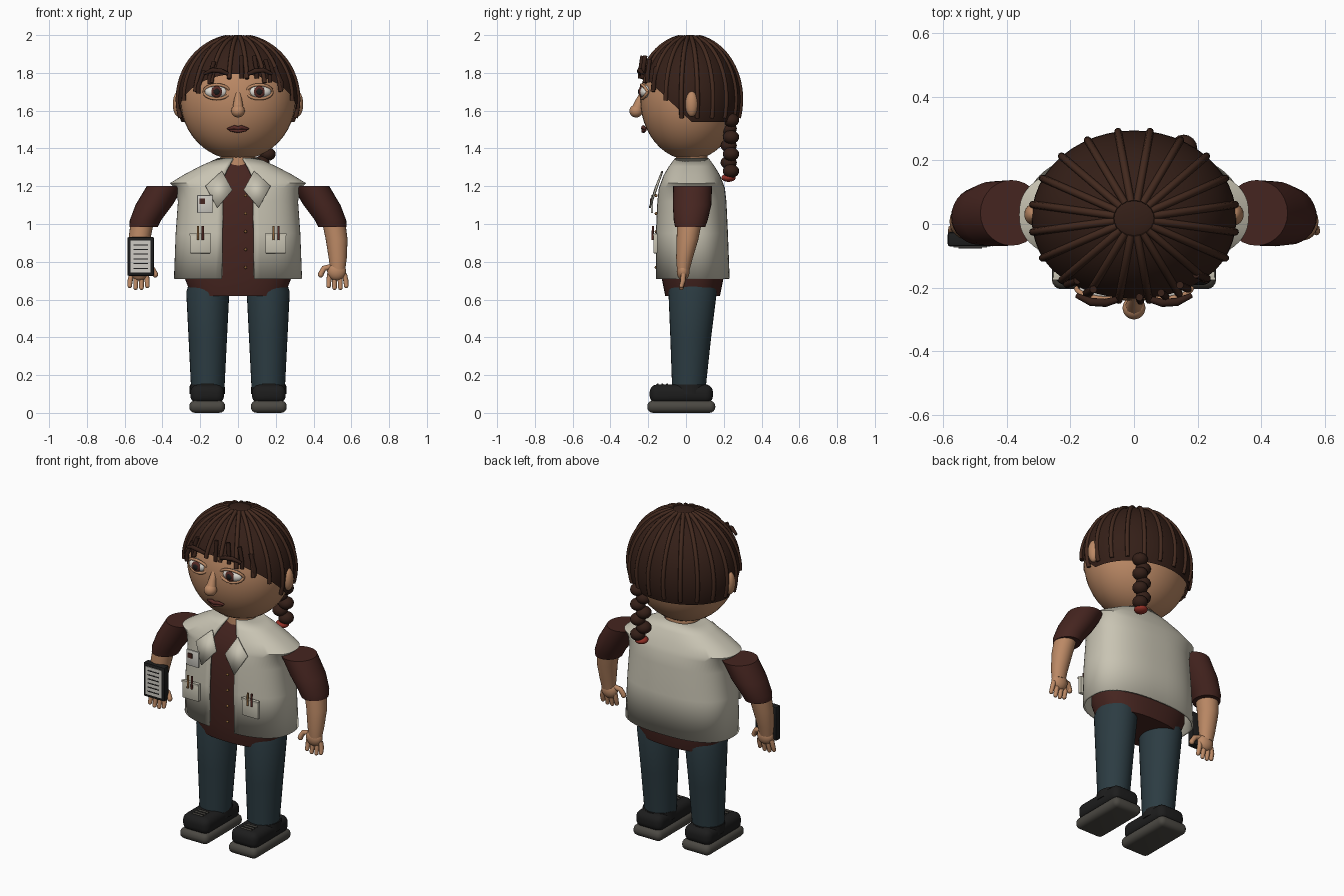
import bpy, bmesh, math
from mathutils import Vector, Matrix

if "Cube" in bpy.data.objects:
    bpy.data.objects.remove(bpy.data.objects["Cube"])

def mat(name, *c):
    m = bpy.data.materials.new(name)
    m.diffuse_color = (*c, 1)
    m.use_nodes = True
    m.node_tree.nodes["Principled BSDF"].inputs["Base Color"].default_value = m.diffuse_color
    return m

SKIN = mat("skin", .50, .25, .13)
VEST = mat("vest_cloth", .58, .55, .45)
SHIRT = mat("shirt_cloth", .06, .018, .014)
HAIR = mat("hair", .035, .014, .009)
STRAND = mat("hair_strand", .055, .022, .013)
JEANS = mat("jeans", .025, .045, .055)
BLACK = mat("black", .012, .012, .012)
SOLE = mat("sole_rubber", .07, .065, .055)
WHITE = mat("eye_white", .75, .72, .66)
PAPER = mat("paper", .62, .60, .55)
LIP = mat("lip", .10, .025, .02)
RED = mat("red", .30, .03, .02)
BRASS = mat("brass", .25, .12, .04)

def finish(name, bm, m, angle=40):
    bmesh.ops.recalc_face_normals(bm, faces=bm.faces)
    me = bpy.data.meshes.new(name)
    bm.to_mesh(me)
    bm.free()
    me.materials.append(m)
    ob = bpy.data.objects.new(name, me)
    bpy.context.collection.objects.link(ob)
    select(ob)
    bpy.ops.object.shade_smooth_by_angle(angle=math.radians(angle))
    return ob

def select(ob):
    bpy.ops.object.select_all(action='DESELECT')
    ob.select_set(True)
    bpy.context.view_layer.objects.active = ob

def ball(name, loc, rad, m, seg=24, cuts=()):
    bm = bmesh.new()
    bmesh.ops.create_uvsphere(bm, u_segments=seg, v_segments=seg // 2 + 4, radius=1,
                              matrix=Matrix.Translation(loc) @ Matrix.Diagonal((*rad, 1)))
    for co, no in cuts:
        bmesh.ops.bisect_plane(bm, geom=bm.verts[:] + bm.edges[:] + bm.faces[:],
                               plane_co=co, plane_no=no, clear_inner=True)
    return finish(name, bm, m)

def box(name, loc, size, m, bevel=0, seg=3):
    bm = bmesh.new()
    bmesh.ops.create_cube(bm, size=1, matrix=Matrix.Translation(loc) @ Matrix.Diagonal((*size, 1)))
    if bevel:
        bmesh.ops.bevel(bm, geom=bm.edges[:], offset=bevel, segments=seg, affect='EDGES', profile=.5)
    return finish(name, bm, m)

def loft(name, rings, m, n=32, power=2.0, gap=0):
    """Rings of (z, centre x, centre y, rx, ry); gap leaves the front open."""
    bm, rows = bmesh.new(), []
    f = lambda v: math.copysign(abs(v) ** (2 / power), v)
    for z, cx, cy, rx, ry in rings:
        row = []
        for i in range(n + (1 if gap else 0)):
            a = -math.pi / 2 + gap + (2 * math.pi - 2 * gap) * i / n
            row.append(bm.verts.new((cx + rx * f(math.cos(a)), cy + ry * f(math.sin(a)), z)))
        rows.append(row)
    for r0, r1 in zip(rows, rows[1:]):
        for i in range(n):
            j = i + 1 if gap else (i + 1) % n
            bm.faces.new((r0[i], r0[j], r1[j], r1[i]))
    if not gap:
        bm.faces.new(rows[0])
        bm.faces.new(rows[-1])
    return finish(name, bm, m)

def tube(name, pts, r, m, radii=None):
    cu = bpy.data.curves.new(name, 'CURVE')
    cu.dimensions = '3D'
    cu.bevel_depth, cu.bevel_resolution, cu.use_fill_caps = r, 2, True
    sp = cu.splines.new('POLY')
    sp.points.add(len(pts) - 1)
    for i, p in enumerate(pts):
        sp.points[i].co = (*p, 1)
        sp.points[i].radius = radii[i] if radii else 1
    cu.materials.append(m)
    ob = bpy.data.objects.new(name, cu)
    bpy.context.collection.objects.link(ob)
    select(ob)
    bpy.ops.object.convert(target='MESH')
    bpy.ops.object.shade_smooth_by_angle(angle=math.radians(50))

# Head and hair cap, trimmed level at the back and slanting up to the fringe
ball("head", (0, .02, 1.66), (.305, .262, .32), SKIN, 40)
HC, HR = Vector((0, .018, 1.66)), Vector((.322, .276, .335))
ball("hair_cap", HC, HR, HAIR, 48, [((0, 0, 1.54), (0, 0, 1)),
                                   ((0, .03, 1.54), (0, .963, 1))])
ball("hair_crown", (0, .02, 1.985), (.072, .065, .015), HAIR)
for k in range(20):
    a, pts = 2 * math.pi * (k + .5) / 20, []
    for d in range(11, 130, 4):
        t = math.radians(d)
        p = HC + Vector((HR.x * math.sin(t) * math.cos(a), HR.y * math.sin(t) * math.sin(a), HR.z * math.cos(t)))
        if p.z < 1.54 or p.z < 1.54 - .963 * (p.y - .03) - .04:
            break
        pts.append(p)
    tube("hair_strand", pts, .012, STRAND)
for x, z in ((-.21, 1.69), (-.15, 1.74), (.02, 1.77), (.10, 1.77), (.17, 1.75), (.23, 1.71)):
    y = .018 - .276 * math.sqrt(1 - (x / .322) ** 2 - ((z - 1.66) / .335) ** 2)
    tube("fringe_lock", [(x * .85, y + .012, z + .12), (x, y, z + .04), (x, y, z)], .012, HAIR)

# Braid with tie
for k in range(7):
    ball("braid_knot", (.14 + .016 * (-1) ** k, .232 + .006 * (-1) ** k, 1.55 - .045 * k),
         (.043, .043, .036), HAIR, 16)
ball("braid_tie", (.14, .225, 1.245), (.038, .038, .022), RED, 16)

# Face
tube("nose_bridge", [(0, -.225, 1.70), (0, -.245, 1.65), (0, -.262, 1.60)], .03, SKIN, [.45, .75, 1.05])
ball("nose_tip", (0, -.264, 1.598), (.036, .036, .034), SKIN)
tube("upper_lip", [(-.055, -.212, 1.503), (-.02, -.226, 1.512), (0, -.228, 1.507), (.02, -.226, 1.512),
                   (.055, -.212, 1.503)], .011, LIP, [.5, 1, 1, 1, .5])
tube("lower_lip", [(-.045, -.213, 1.497), (0, -.226, 1.492), (.045, -.213, 1.497)], .011, LIP, [.5, 1, .5])
for s in (-1, 1):
    ball("ear", (s * .315, .03, 1.635), (.03, .034, .067), SKIN)
    ball("eye", (s * .113, -.213, 1.70), (.063, .033, .036), WHITE)
    ball("iris", (s * .113, -.238, 1.70), (.03, .012, .03), LIP, 20)
    ball("pupil", (s * .113, -.244, 1.70), (.018, .010, .018), BLACK, 16)
    for name, h, m in (("upper_eyelid", 1, SKIN), ("lower_eyelid", -1, SKIN)):
        tube(name, [(s * .113 + .068 * math.cos(t), -.212 - .022 * math.sin(t) + s * .01 * math.cos(t),
                     1.70 + h * .037 * math.sin(t)) for t in [math.pi * i / 10 for i in range(11)]], .008, m)
    tube("eyebrow", [(s * x, y, z) for x, y, z in ((.055, -.238, 1.795), (.09, -.248, 1.81),
                     (.135, -.245, 1.815), (.18, -.225, 1.795))], .013, HAIR, [.8, 1, 1, .6])

# Shirt, neck and open vest
loft("neck", [(1.28, 0, .03, .10, .09), (1.40, 0, .03, .09, .08)], SKIN)
loft("shirt", [(.62, 0, .035, .245, .145), (.72, 0, .035, .285, .165), (.95, 0, .03, .29, .163),
               (1.15, 0, .03, .285, .155), (1.21, 0, .03, .28, .14), (1.285, 0, .03, .19, .105),
               (1.335, 0, .03, .09, .07)], SHIRT, 48, 2.5)
vest = loft("vest", [(.71, 0, .035, .333, .19), (.95, 0, .03, .324, .186), (1.12, 0, .03, .312, .178),
                     (1.19, 0, .03, .325, .170), (1.215, 0, .03, .355, .160), (1.255, 0, .03, .285, .145),
                     (1.30, 0, .03, .20, .118), (1.345, 0, .03, .10, .085)], VEST, 64, 2.5, .18)
sol = vest.modifiers.new("thickness", 'SOLIDIFY')
sol.thickness, sol.offset = .012, 0
for s in (-1, 1):
    # Lapel: thin kite-shaped plate
    bm = bmesh.new()
    bm.faces.new([bm.verts.new((s * x, y, z)) for x, y, z in
                  ((.085, -.125, 1.28), (.172, -.155, 1.20), (.11, -.192, 1.085), (.03, -.165, 1.18))])
    lap = finish("lapel", bm, VEST)
    mod = lap.modifiers.new("thickness", 'SOLIDIFY')
    mod.thickness, mod.offset = .01, 0
    # Pocket with pens
    box("pocket", (s * .20, -.161, .897), (.11, .022, .105), VEST, .004, 2)
    box("pocket_flap", (s * .20, -.172, .945), (.112, .008, .012), VEST)
    for dx, m in ((-.012, BRASS), (.014, LIP)):
        tube("pen", [(s * .20 + dx, -.178, .915), (s * .20 + dx, -.174, .99)], .006, m)
box("badge", (-.175, -.180, 1.105), (.082, .012, .095), PAPER, .003, 2)
box("badge_photo", (-.19, -.188, 1.12), (.028, .006, .028), SHIRT)
for k in range(5):
    ball("button", (.04, -.158, .77 + k * .095), (.008, .008, .008), BRASS, 10)

for s in (-1, 1):
    # Sleeve, forearm and hand
    loft("sleeve", [(1.20, s * .385, .035, .098, .103), (1.10, s * .445, .032, .098, .102),
                    (1.02, s * .49, .025, .083, .09), (.985, s * .50, .022, .075, .08)], SHIRT, 28)
    loft("forearm", [(1.02, s * .505, .02, .062, .066), (.92, s * .522, .008, .058, .058),
                     (.82, s * .528, -.008, .048, .044), (.76, s * .528, -.014, .04, .034)], SKIN, 24)
    ball("palm", (s * .522, -.015, .75), (.050, .034, .050), SKIN)
    for i in range(4):
        x = .485 + .026 * i
        end = .672 - (.01 if i in (1, 2) else 0)
        tube("finger", [(s * x, -.014, .735), (s * (x + .004 * (i - 1)), -.016, .70),
                        (s * (x + .005 * (i - 1)), -.024, end)], .014, SKIN, [1, 1, .85])
        ball("fingertip", (s * (x + .005 * (i - 1)), -.024, end), (.012, .012, .012), SKIN, 10)
    tube("thumb", [(s * .50, -.015, .775), (s * .455, -.022, .765), (s * .438, -.028, .735)], .015, SKIN)
    ball("thumb_tip", (s * .438, -.028, .732), (.015, .015, .016), SKIN, 12)

    # Trouser leg and shoe
    loft("trouser_leg", [(.70, s * .155, .035, .10, .115), (.64, s * .16, .035, .114, .128),
                         (.40, s * .16, .025, .102, .108), (.12, s * .16, .015, .088, .088)], JEANS, 32)
    box("shoe_sole", (s * .163, -.025, .033), (.19, .36, .065), SOLE, .03, 4)
    box("shoe_upper", (s * .163, -.025, .10), (.178, .335, .10), BLACK, .04, 5)
    loft("shoe_collar", [(.10, s * .163, .02, .095, .10), (.15, s * .163, .02, .092, .095)], BLACK, 28)
    for k in range(3):
        tube("shoe_lace", [(s * .163 - .035, -.10 - .025 * k, .15), (s * .163 + .035, -.10 - .025 * k, .15)],
             .006, SOLE)

# Clipboard device strapped to one forearm
box("device_case", (-.515, -.048, .828), (.142, .045, .205), BLACK, .008, 2)
box("device_screen", (-.515, -.071, .828), (.106, .006, .168), PAPER)
for k in range(6):
    box("screen_line", (-.515, -.075, .765 + .025 * k), (.075, .003, .005), BLACK)
